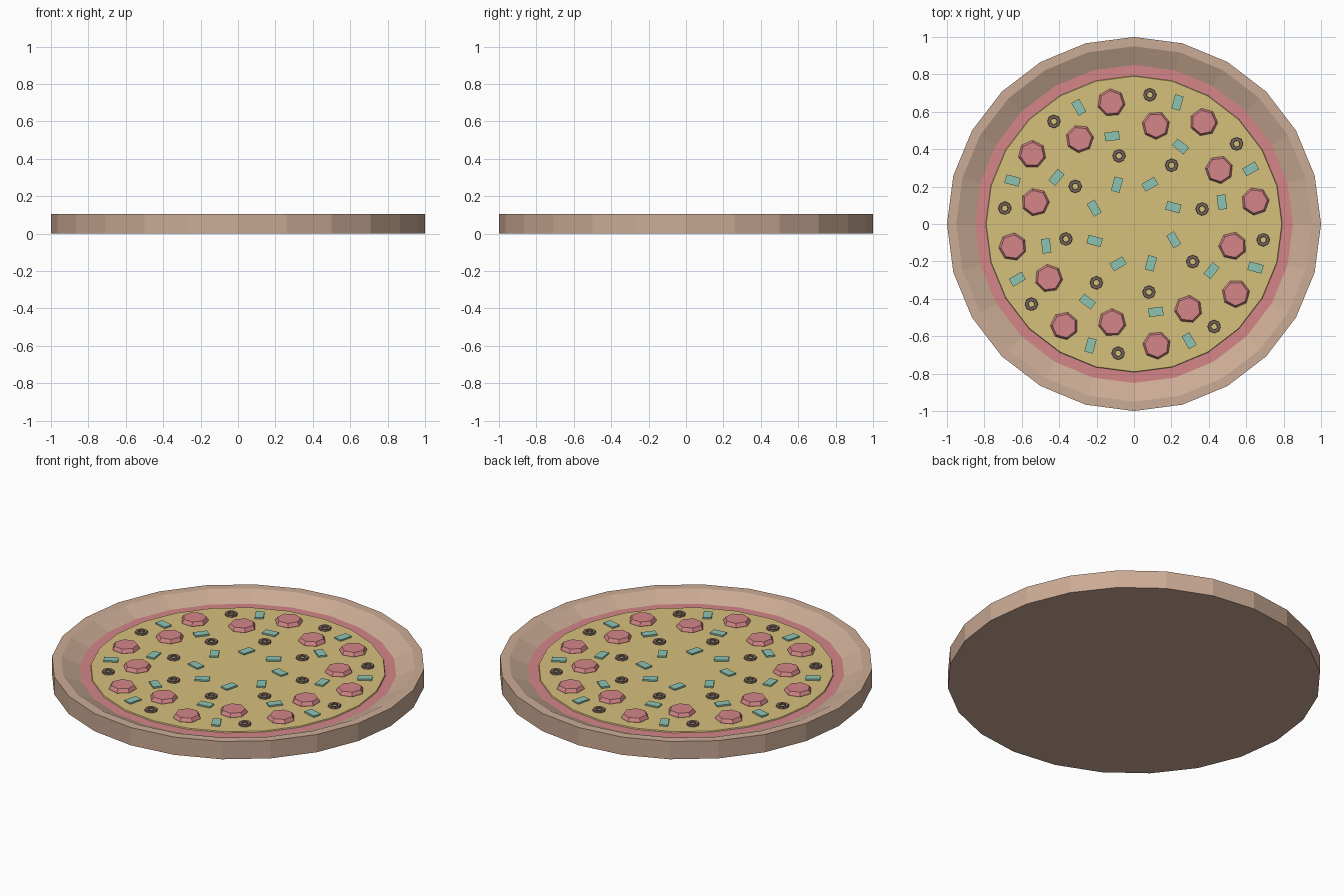
import bpy, bmesh
from math import pi, cos, sin, radians

if "Cube" in bpy.data.objects:
    bpy.data.objects.remove(bpy.data.objects["Cube"])

SLICES = 8
CHEESE_Z = 0.066


def material(name, rgb):
    m = bpy.data.materials.new(name)
    m.diffuse_color = (*rgb, 1)
    m.use_nodes = True
    m.node_tree.nodes["Principled BSDF"].inputs["Base Color"].default_value = m.diffuse_color
    return m


def finish(name, bm, mat):
    bmesh.ops.recalc_face_normals(bm, faces=bm.faces)
    me = bpy.data.meshes.new(name)
    bm.to_mesh(me)
    bm.free()
    me.materials.append(mat)
    ob = bpy.data.objects.new(name, me)
    bpy.context.collection.objects.link(ob)
    return ob


def lathe(name, profile, sides, mat, closed=False):
    """Spin (radius, z) points round z; open profiles get capped ends."""
    bm = bmesh.new()
    rings = [[bm.verts.new((r * cos(2 * pi * i / sides), r * sin(2 * pi * i / sides), z))
              for i in range(sides)] for r, z in profile]
    pairs = list(zip(rings, rings[1:]))
    if closed:
        pairs.append((rings[-1], rings[0]))
    else:
        bm.faces.new(rings[0])
        bm.faces.new(rings[-1])
    for a, b in pairs:
        for i in range(sides):
            j = (i + 1) % sides
            bm.faces.new((a[i], a[j], b[j], b[i]))
    return finish(name, bm, mat)


def box(name, size, z, mat):
    bm = bmesh.new()
    bmesh.ops.create_cube(bm, size=1)
    bmesh.ops.scale(bm, vec=size, verts=bm.verts)
    bmesh.ops.translate(bm, vec=(0, 0, z), verts=bm.verts)
    return finish(name, bm, mat)


def scatter(ob, radius, angle, turn):
    """Repeat a topping once in every slice."""
    for k in range(SLICES):
        o = ob if k == 0 else ob.copy()
        if k:
            bpy.context.collection.objects.link(o)
        a = radians(angle + 360 / SLICES * k)
        o.location = (radius * cos(a), radius * sin(a), CHEESE_Z)
        o.rotation_euler.z = radians(turn + 360 / SLICES * k)


dough = material("dough", (0.60, 0.41, 0.30))
red = material("tomato_red", (0.66, 0.24, 0.25))
yellow = material("cheese_yellow", (0.67, 0.53, 0.20))
teal = material("pepper_green", (0.27, 0.55, 0.45))
dark = material("olive_dark", (0.19, 0.13, 0.11))

# Crust with raised rim, sauce and cheese layers
lathe("crust", [(1, 0), (1, 0.105), (0.95, 0.105), (0.85, 0.06), (0.84, 0.05)], 24, dough)
lathe("sauce", [(0.845, 0.052), (0.85, 0.06), (0.78, 0.06)], 24, red)
lathe("cheese", [(0.795, 0.055), (0.79, CHEESE_Z)], 24, yellow)

# Pepperoni: tapered seven-sided discs
for i, (r, a, t) in enumerate([(0.66, 10.6, 5), (0.54, 32.5, 20)]):
    lathe(f"pepperoni_{i}", [(0.075, -0.005), (0.075, 0.004), (0.064, 0.022)], 7, red)
    scatter(bpy.data.objects[f"pepperoni_{i}"], r, a, t)

# Olive rings
for i, (r, a) in enumerate([(0.696, 38), (0.373, 12.4)]):
    ring = lathe(f"olive_ring_{i}", [(0.036, -0.004), (0.034, 0.010), (0.018, 0.010), (0.016, -0.004)],
                 8, dark, closed=True)
    scatter(ring, r, a, 0)

# Green pepper pieces
for i, (r, a, t) in enumerate([(0.69, 25.3, 30), (0.484, 14, 97), (0.229, 23.3, -15)]):
    scatter(box(f"pepper_piece_{i}", (0.078, 0.047, 0.012), 0.003, teal), r, a, t)
